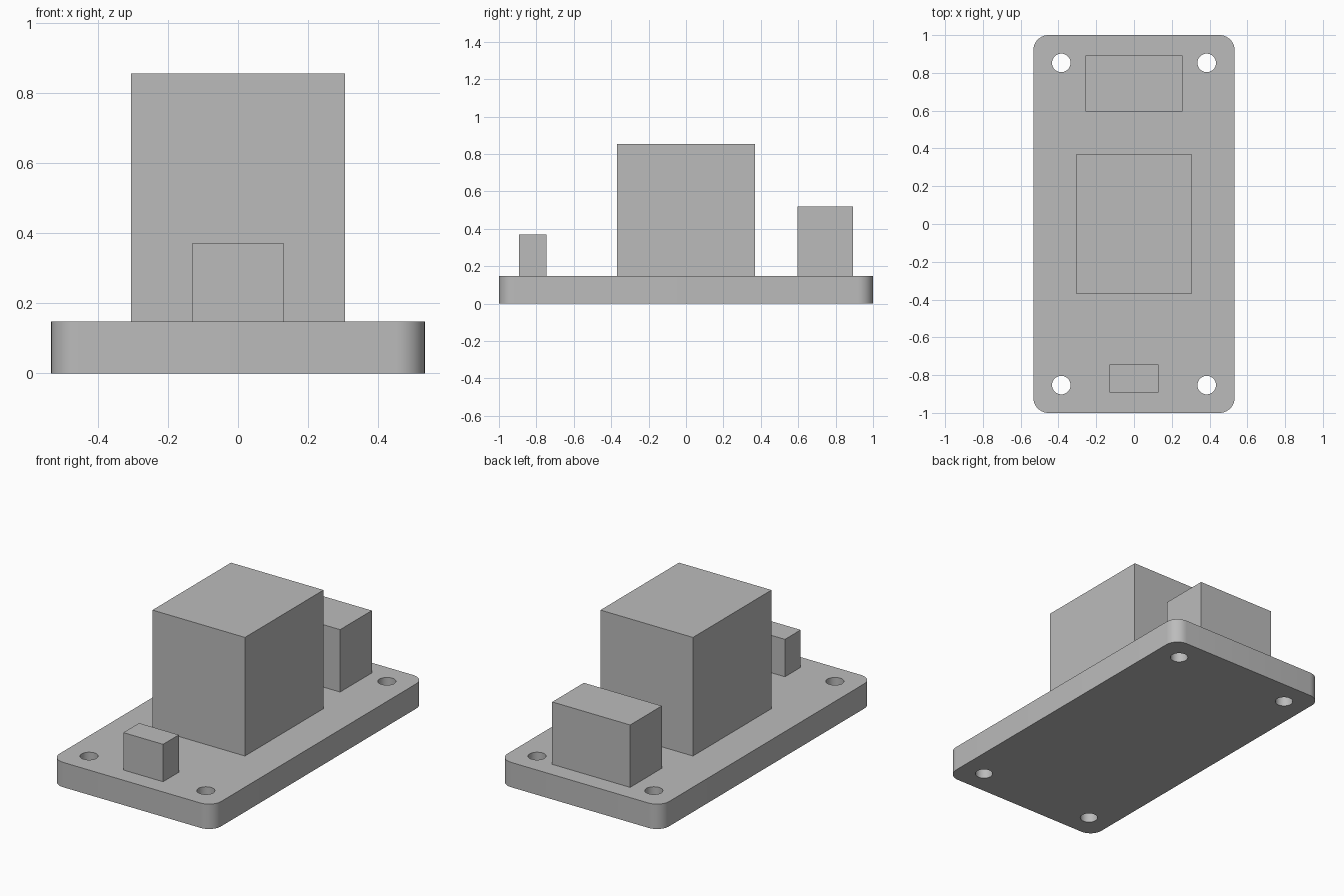
import bpy, bmesh, math

cube = bpy.data.objects.get("Cube")
if cube:
    bpy.data.objects.remove(cube, do_unlink=True)

BOARD_TOP = 0.148

grey = bpy.data.materials.new("plain grey")
grey.use_nodes = True
colour = (0.5, 0.5, 0.5, 1)
grey.diffuse_color = colour
grey.node_tree.nodes["Principled BSDF"].inputs["Base Color"].default_value = colour


def add_object(name, bm):
    mesh = bpy.data.meshes.new(name)
    bm.to_mesh(mesh)
    bm.free()
    mesh.materials.append(grey)
    obj = bpy.data.objects.new(name, mesh)
    bpy.context.collection.objects.link(obj)
    return obj


def box(name, half_width, y0, y1, z0, z1, corner_radius=0):
    bm = bmesh.new()
    bmesh.ops.create_cube(bm, size=1)
    bmesh.ops.scale(bm, vec=(2 * half_width, y1 - y0, z1 - z0), verts=bm.verts)
    bmesh.ops.translate(bm, vec=(0, (y0 + y1) / 2, (z0 + z1) / 2), verts=bm.verts)
    if corner_radius:
        upright = [e for e in bm.edges
                   if abs(e.verts[0].co.z - e.verts[1].co.z) > 0.01]
        bmesh.ops.bevel(bm, geom=upright, offset=corner_radius, segments=10,
                        profile=0.5, affect='EDGES')
    return add_object(name, bm)


# Rounded circuit board
board = box("board", 0.533, -1, 1, 0, BOARD_TOP, corner_radius=0.08)

# Four mounting holes through the board
bm = bmesh.new()
for x in (-0.385, 0.385):
    for y in (-0.853, 0.853):
        hole = bmesh.ops.create_cone(bm, cap_ends=True, segments=40,
                                     radius1=0.049, radius2=0.049, depth=1)
        bmesh.ops.translate(bm, vec=(x, y, 0), verts=hole["verts"])
cutter = add_object("hole_cutter", bm)
cutter.hide_render = True
cutter.hide_viewport = True
cut = board.modifiers.new("mounting holes", 'BOOLEAN')
cut.operation = 'DIFFERENCE'
cut.solver = 'EXACT'
cut.object = cutter

# Bake the holes in, then drop the cutter
bpy.context.view_layer.update()
evaluated = board.evaluated_get(bpy.context.evaluated_depsgraph_get())
board.data = bpy.data.meshes.new_from_object(evaluated)
board.modifiers.clear()
bpy.data.objects.remove(cutter, do_unlink=True)

# Smooth the corners and bores, keep the rims sharp
for obj in bpy.context.selected_objects:
    obj.select_set(False)
board.select_set(True)
bpy.context.view_layer.objects.active = board
bpy.ops.object.shade_smooth_by_angle(angle=math.radians(30))

# Blocks standing on the board
box("main_block", 0.305, -0.37, 0.37, BOARD_TOP, 0.855)
box("rear_terminal_block", 0.257, 0.595, 0.893, BOARD_TOP, 0.52)
box("front_pin_block", 0.131, -0.893, -0.745, BOARD_TOP, 0.371)
